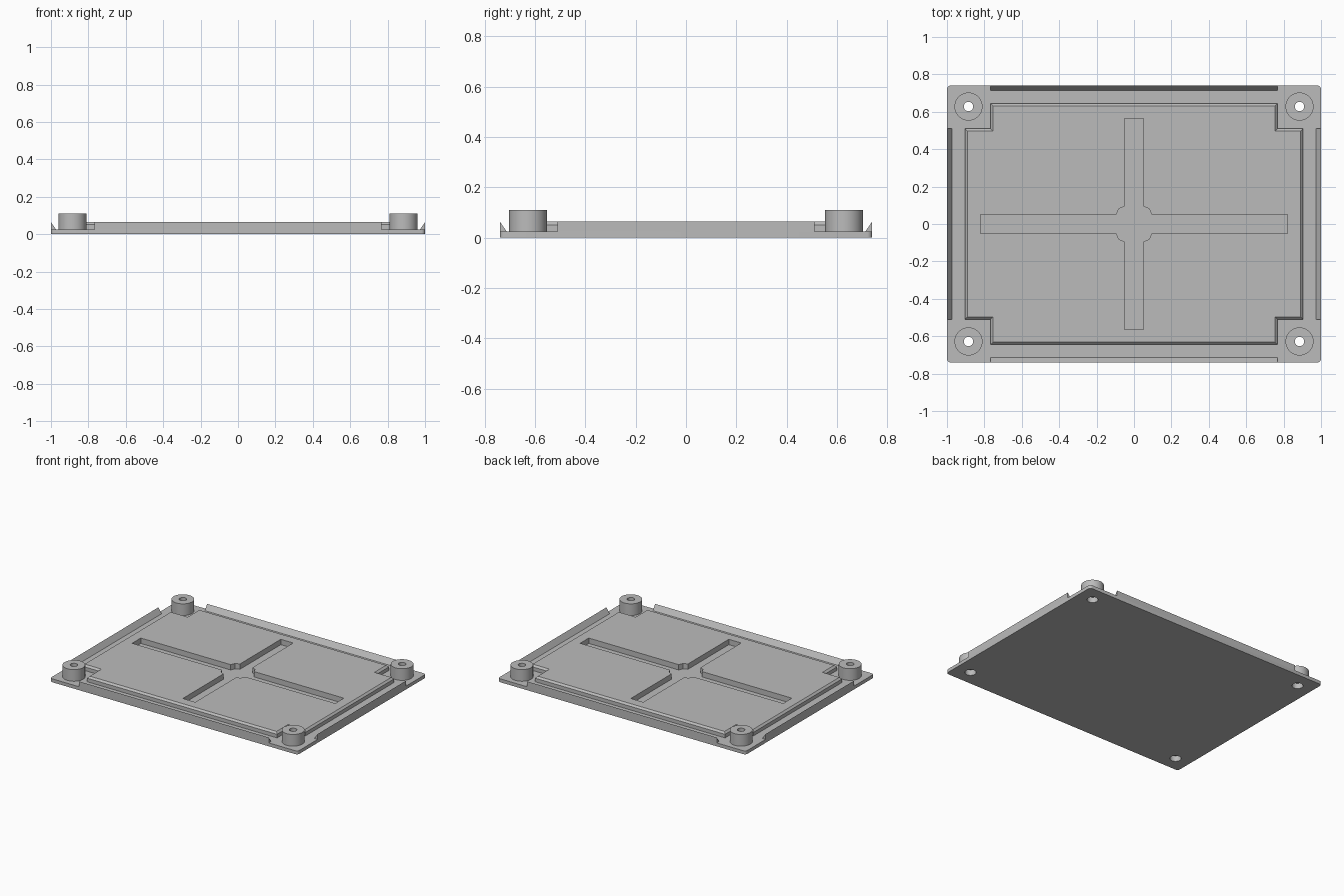
import bpy, bmesh, math

if "Cube" in bpy.data.objects:
    bpy.data.objects.remove(bpy.data.objects["Cube"])

HX, HY = 1.0, 0.74          # half size of the plate
T = 0.025                   # plate thickness
TOP = 0.064                 # height of panel and rims
BX, BY = 0.885, 0.628       # post positions

grey = bpy.data.materials.new("light_grey")
grey.diffuse_color = (0.5, 0.5, 0.5, 1)
grey.use_nodes = True
grey.node_tree.nodes["Principled BSDF"].inputs["Base Color"].default_value = grey.diffuse_color


def loft(name, layers):
    """Closed solid from stacked rings of equal point count."""
    bm = bmesh.new()
    rings = [[bm.verts.new(p) for p in ring] for ring in layers]
    n = len(rings[0])
    for a, b in zip(rings, rings[1:]):
        for i in range(n):
            j = (i + 1) % n
            bm.faces.new((a[i], a[j], b[j], b[i]))
    bm.faces.new(rings[0][::-1])
    bm.faces.new(rings[-1])
    bmesh.ops.recalc_face_normals(bm, faces=bm.faces)
    me = bpy.data.meshes.new(name)
    bm.to_mesh(me)
    bm.free()
    ob = bpy.data.objects.new(name, me)
    bpy.context.collection.objects.link(ob)
    me.materials.append(grey)
    return ob


def flat(pts, z):
    return [(x, y, z) for x, y in pts]


def circle(r, n=48, cx=0, cy=0):
    return [(cx + r * math.cos(2 * math.pi * i / n),
             cy + r * math.sin(2 * math.pi * i / n)) for i in range(n)]


def rect(hx, hy):
    return [(-hx, -hy), (hx, -hy), (hx, hy), (-hx, hy)]


def cut(ob, cutter):
    """Subtract the cutter and remove it."""
    mod = ob.modifiers.new("cut", 'BOOLEAN')
    mod.operation = 'DIFFERENCE'
    mod.solver = 'EXACT'
    mod.object = cutter
    bpy.context.view_layer.objects.active = ob
    bpy.ops.object.modifier_apply(modifier=mod.name)
    bpy.data.objects.remove(cutter)


def smooth(ob):
    bpy.ops.object.select_all(action='DESELECT')
    ob.select_set(True)
    bpy.context.view_layer.objects.active = ob
    bpy.ops.object.shade_smooth_by_angle(angle=math.radians(30))


corners = [(sx, sy) for sx in (-1, 1) for sy in (-1, 1)]

# base plate with rounded corners
R = 0.02
outline = []
for k, (sx, sy) in enumerate([(1, 1), (-1, 1), (-1, -1), (1, -1)]):
    for i in range(7):
        a = math.pi / 2 * (k + i / 6)
        outline.append((sx * (HX - R) + R * math.cos(a),
                        sy * (HY - R) + R * math.sin(a)))
plate = loft("base_plate", [flat(outline, 0), flat(outline, T)])

# corner posts with a screw hole and a wider bore from below
for sx, sy in corners:
    def ring(r, z):
        return flat(circle(r, 48, sx * BX, sy * BY), z)

    def hole():
        return loft("hole_cutter", [ring(0.037, -0.02), ring(0.037, 0.04),
                                    ring(0.025, 0.0401), ring(0.025, 0.2)])
    cut(plate, hole())
    post = loft("corner_post", [ring(0.075, T), ring(0.075, 0.11)])
    cut(post, hole())
    smooth(post)
smooth(plate)


# raised panel: notched corners and a chamfered top edge
def notched(d):
    X, x, Y, y = 0.903 - d, 0.767 - d, 0.645 - d, 0.51 - d
    q = [(X, y), (x, y), (x, Y)]
    return (q + [(-a, b) for a, b in q[::-1]]
            + [(-a, -b) for a, b in q] + [(a, -b) for a, b in q[::-1]])


panel = loft("raised_panel", [flat(notched(0), T), flat(notched(0), 0.051),
                              flat(notched(0.013), TOP)])

# cross-shaped recess with an eight-sided centre
for pts in (rect(0.82, 0.05), rect(0.05, 0.565), circle(0.115, 8)):
    cut(panel, loft("recess_cutter", [flat(pts, 0), flat(pts, 0.1)]))

# wedge rims: upright outside, sloping inside
W = 0.027
for s in (-1, 1):
    tri = [(s * HY, T), (s * HY, TOP), (s * (HY - W), T)]
    loft("long_rim", [[(x, y, z) for y, z in tri] for x in (-0.767, 0.767)])
    tri = [(s * HX, T), (s * HX, TOP), (s * (HX - W), T)]
    loft("short_rim", [[(x, y, z) for x, z in tri] for y in (-0.51, 0.51)])
